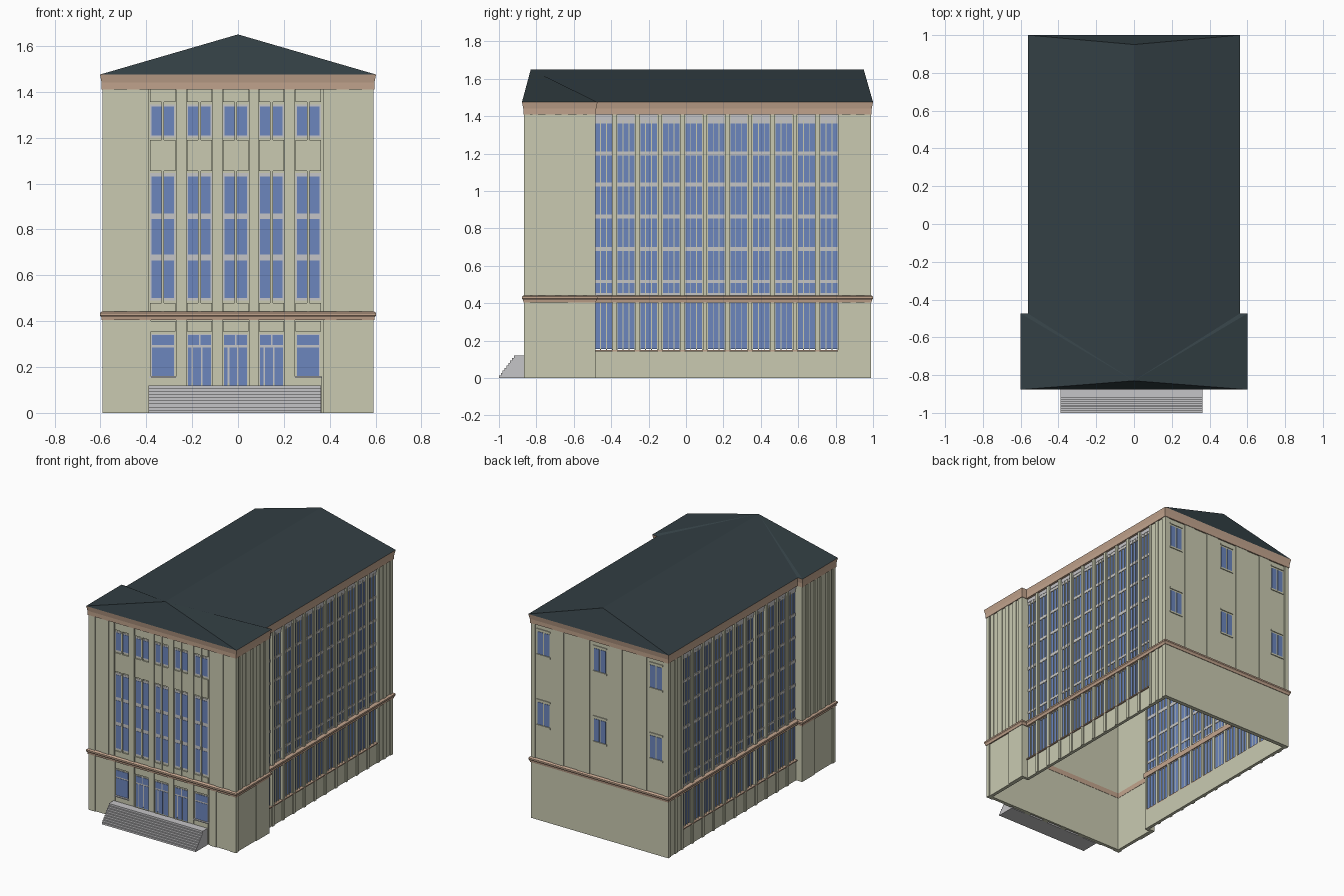
import bpy, bmesh

if "Cube" in bpy.data.objects:
    bpy.data.objects.remove(bpy.data.objects["Cube"])

def material(name, rgb):
    m = bpy.data.materials.new(name)
    m.diffuse_color = (*rgb, 1)
    m.use_nodes = True
    m.node_tree.nodes["Principled BSDF"].inputs["Base Color"].default_value = m.diffuse_color
    return m

WALL = material("pale_olive_plaster", (0.585, 0.590, 0.440))
TRIM = material("salmon_stone", (0.545, 0.375, 0.270))
ROOF = material("dark_slate", (0.033, 0.050, 0.058))
GLASS = material("blue_glass", (0.150, 0.240, 0.510))
GREY = material("light_grey_stone", (0.560, 0.555, 0.570))

XW, XM = 0.59, 0.55                      # half widths: front block, main block
YF, YS, YB = -0.865, -0.485, 0.988       # front wall, block step, back wall
BAND, EAVE, TOP = 0.42, 1.475, 1.65
parts = {}

def box(name, mat, x0, x1, y0, y1, z0, z1):
    """Add a box to the named part."""
    bm = parts.setdefault(name, (mat, bmesh.new()))[1]
    x0, x1 = sorted((x0, x1))
    y0, y1 = sorted((y0, y1))
    lo, hi = [[bm.verts.new(p) for p in ((x0, y0, z), (x1, y0, z), (x1, y1, z), (x0, y1, z))]
              for z in (z0, z1)]
    bm.faces.new(lo[::-1])
    bm.faces.new(hi)
    for i in range(4):
        j = (i + 1) % 4
        bm.faces.new((lo[i], lo[j], hi[j], hi[i]))

def put(side, name, mat, u0, u1, z0, z1, d0, d1):
    """Box on a facade: u runs along the wall, d points outwards."""
    name = side + "_" + name
    if side == "front":
        box(name, mat, u0, u1, YF - d0, YF - d1, z0, z1)
    elif side == "back":
        box(name, mat, u0, u1, YB + d0, YB + d1, z0, z1)
    else:
        x = XW if side == "wing" else XM
        for s in (-1, 1):
            box(name, mat, s * (x + d0), s * (x + d1), u0, u1, z0, z1)

def finish(name, mat, bm):
    me = bpy.data.meshes.new(name)
    bmesh.ops.recalc_face_normals(bm, faces=bm.faces)
    bm.to_mesh(me)
    bm.free()
    me.materials.append(mat)
    bpy.context.collection.objects.link(bpy.data.objects.new(name, me))

def outline(o):
    """Footprint of the building, pushed outwards by o."""
    half = [(XW + o, YF - o), (XW + o, YS + o), (XM + o, YS + o), (XM + o, YB + o)]
    return half + [(-x, y) for x, y in half[::-1]]

def ring(name, mat, profile):
    """Moulding with an (offset, z) profile swept round the footprint."""
    bm = bmesh.new()
    loops = [[bm.verts.new((x, y, z)) for x, y in outline(o)] for o, z in profile]
    for a, b in zip(loops, loops[1:] + loops[:1]):
        for i in range(8):
            j = (i + 1) % 8
            bm.faces.new((a[i], a[j], b[j], b[i]))
    finish(name, mat, bm)

def hull(name, mat, points):
    bm = bmesh.new()
    for p in points:
        bm.verts.new(p)
    bmesh.ops.convex_hull(bm, input=bm.verts)
    finish(name, mat, bm)

# Front facade: backing wall, outer masses and pilasters
put("front", "wall", WALL, -XW, XW, 0, EAVE, -0.03, -0.014)
for u0, u1 in ((-XW, -0.39), (0.37, XW)):
    put("front", "wall", WALL, u0, u1, 0, EAVE, -0.014, -0.006)
for s in (-1, 1):
    for a, b in ((0.54, XW), (0.43, 0.485)):
        put("front", "pilasters", WALL, s * a, s * b, BAND, 1.42, -0.006, 0)
    put("front", "pilasters", WALL, s * 0.54, s * XW, 0, BAND, -0.006, 0)
    put("front", "pilasters", WALL, s * 0.38, s * 0.43, 0, BAND, -0.006, 0)

# Front window bays
BAYS = (-0.328, -0.168, -0.010, 0.146, 0.306)
for a, b in zip(BAYS, BAYS[1:]):
    put("front", "piers", WALL, a + 0.057, b - 0.057, 0, EAVE, -0.014, 0)
for n, c in enumerate(BAYS):
    for z0, z1 in ((0.49, 1.045), (1.20, 1.345)):
        put("front", "frames", GREY, c - 0.055, c + 0.055, z0, z1, -0.014, -0.012)
    put("front", "mullions", WALL, c - 0.006, c + 0.006, BAND, 1.42, -0.014, -0.003)
    for s in (-1, 1):
        for z0, z1 in ((0.50, 0.665), (0.69, 0.845), (0.87, 1.03), (1.21, 1.335)):
            put("front", "windows", GLASS, c + s * 0.006, c + s * 0.049, z0, z1, -0.014, -0.010)
        for z0, z1 in ((0.44, 0.48), (1.055, 1.19), (1.355, 1.41)):
            put("front", "panels", WALL, c + s * 0.006, c + s * 0.055, z0, z1, -0.014, -0.006)
    put("front", "panels", WALL, c - 0.055, c + 0.055, 0.355, 0.40, -0.014, -0.006)
    put("front", "frames", GREY, c - 0.052, c + 0.052, 0.13, 0.345, -0.014, -0.012)
    if n in (0, 4):      # plain ground windows
        put("front", "windows", GLASS, c - 0.048, c + 0.048, 0.16, 0.285, -0.014, -0.010)
        put("front", "windows", GLASS, c - 0.048, c + 0.048, 0.295, 0.34, -0.014, -0.010)
        put("front", "panels", WALL, c - 0.057, c + 0.057, 0, 0.152, -0.014, -0.006)
        put("front", "sills", GREY, c - 0.06, c + 0.06, 0.152, 0.158, -0.014, 0.002)
    else:                # entrance doors with transoms
        for a, b in ((-0.050, -0.035), (-0.028, 0.006), (0.013, 0.050)):
            put("front", "doors", GLASS, c + a, c + b, 0.12, 0.285, -0.014, -0.010)
        for a, b in ((-0.050, -0.003), (0.004, 0.050)):
            put("front", "doors", GLASS, c + a, c + b, 0.295, 0.34, -0.014, -0.010)

# Sides of the front block and the short returns behind it
put("wing", "wall", WALL, YF, YS, 0, EAVE, -0.03, -0.006)
for a, b in ((YF, -0.845), (-0.82, -0.79), (-0.75, -0.70), (-0.665, -0.63), (-0.585, -0.55), (-0.53, YS)):
    put("wing", "pilasters", WALL, a, b, BAND, 1.42, -0.006, 0)
for a, b in ((YF, -0.835), (-0.63, YS)):
    put("wing", "pilasters", WALL, a, b, 0, BAND, -0.006, 0)
for s in (-1, 1):
    box("return_walls", WALL, s * (XM - 0.03), s * (XW - 0.006), YS - 0.02, YS, 0, EAVE)

# Long side facades: eleven bays of triple windows
Y0, PITCH, W = -0.490, 0.1205, 0.098
ROWS = ((0.155, 0.40), (0.455, 0.508), (0.525, 0.68), (0.70, 0.852), (0.875, 1.025),
        (1.045, 1.19), (1.21, 1.362))
END = Y0 + 10 * PITCH + W
put("side", "base_wall", WALL, YS, END, 0, 0.145, -0.03, -0.008)
put("side", "sill", TRIM, YS, END, 0.142, 0.150, -0.03, 0.002)
put("side", "end_wall", WALL, END, YB, 0, EAVE, -0.03, -0.006)
put("side", "top_wall", WALL, YS, END, 1.372, EAVE, -0.03, -0.016)
for a, b in ((END, 0.835), (0.88, 0.91), (0.955, YB)):
    put("side", "pilasters", WALL, a, b, 0, 1.42, -0.006, 0)
for n in range(11):
    y = Y0 + n * PITCH
    if n < 10:
        put("side", "piers", WALL, y + W, y + PITCH, 0, 1.42, -0.03, 0)
    put("side", "window_heads", GREY, y + 0.004, y + W - 0.004, 1.382, 1.408, -0.02, -0.010)
    for k in range(3):
        a = y + 0.004 + k * 0.0315
        for z0, z1 in ROWS:
            put("side", "windows", GLASS, a, a + 0.027, z0, z1, -0.021, -0.017)
    for a in (y, y + 0.031, y + 0.0625, y + W - 0.004):
        put("side", "mullions", WALL, a, a + 0.0045, 0.145, 1.38, -0.024, -0.010)
    for (_, a), (b, _) in zip(ROWS, ROWS[1:] + ((1.382, 0),)):
        put("side", "spandrels", GREY, y, y + W, a, b, -0.024, -0.012)

# Back wall with three columns of paired windows
put("back", "wall", WALL, -XM, XM, 0, EAVE, -0.03, -0.006)
put("back", "base_wall", WALL, -XM, XM, 0, BAND, -0.006, 0)
for s in (-1, 1):
    for a, b in ((0.515, XM), (0.29, 0.375), (0.08, 0.18)):
        put("back", "pilasters", WALL, s * a, s * b, BAND, 1.42, -0.006, 0)
for c in (-0.45, 0, 0.45):
    for z0, z1 in ((0.69, 0.85), (1.20, 1.36)):
        for s in (-1, 1):
            put("back", "windows", GLASS, c + s * 0.005, c + s * 0.047, z0, z1, -0.006, -0.003)
        put("back", "sills", WALL, c - 0.055, c + 0.055, z0 - 0.014, z0 - 0.002, -0.006, 0)
        put("back", "sills", WALL, c - 0.055, c + 0.055, z1 + 0.012, z1 + 0.022, -0.006, 0)

for name, (mat, bm) in parts.items():
    finish(name, mat, bm)

# Mouldings
ring("storey_band", TRIM, [(-0.032, 0.405), (0.004, 0.405), (0.006, 0.418), (0.012, 0.425),
                           (0.012, 0.436), (0.003, 0.442), (-0.032, 0.442)])
ring("cornice", TRIM, [(-0.032, 1.41), (0.004, 1.41), (0.005, 1.44), (0.012, EAVE), (-0.032, EAVE)])

# Roofs: long hipped roof and the pyramid over the front block
hull("main_roof", ROOF, [(s * 0.562, y, EAVE) for s in (-1, 1) for y in (-0.86, 1.0)]
     + [(0, -0.828, TOP), (0, 0.95, TOP)])
hull("front_roof", ROOF, [(s * 0.602, y, EAVE) for s in (-1, 1) for y in (-0.877, -0.473)]
     + [(0, -0.83, TOP)])

# Entrance steps: stair profile extruded sideways
N, RISE = 9, 0.12 / 9
profile = [(YF, 0)]
for i in range(N):
    y = -1 + i * 0.01
    profile += [(y, i * RISE), (y, (i + 1) * RISE)]
profile.append((YF, 0.12))
bm = bmesh.new()
face = bm.faces.new([bm.verts.new((-0.39, y, z)) for y, z in profile])
ext = bmesh.ops.extrude_face_region(bm, geom=[face], use_keep_orig=True)
bmesh.ops.translate(bm, vec=(0.752, 0, 0), verts=[v for v in ext["geom"] if isinstance(v, bmesh.types.BMVert)])
finish("entrance_steps", GREY, bm)
